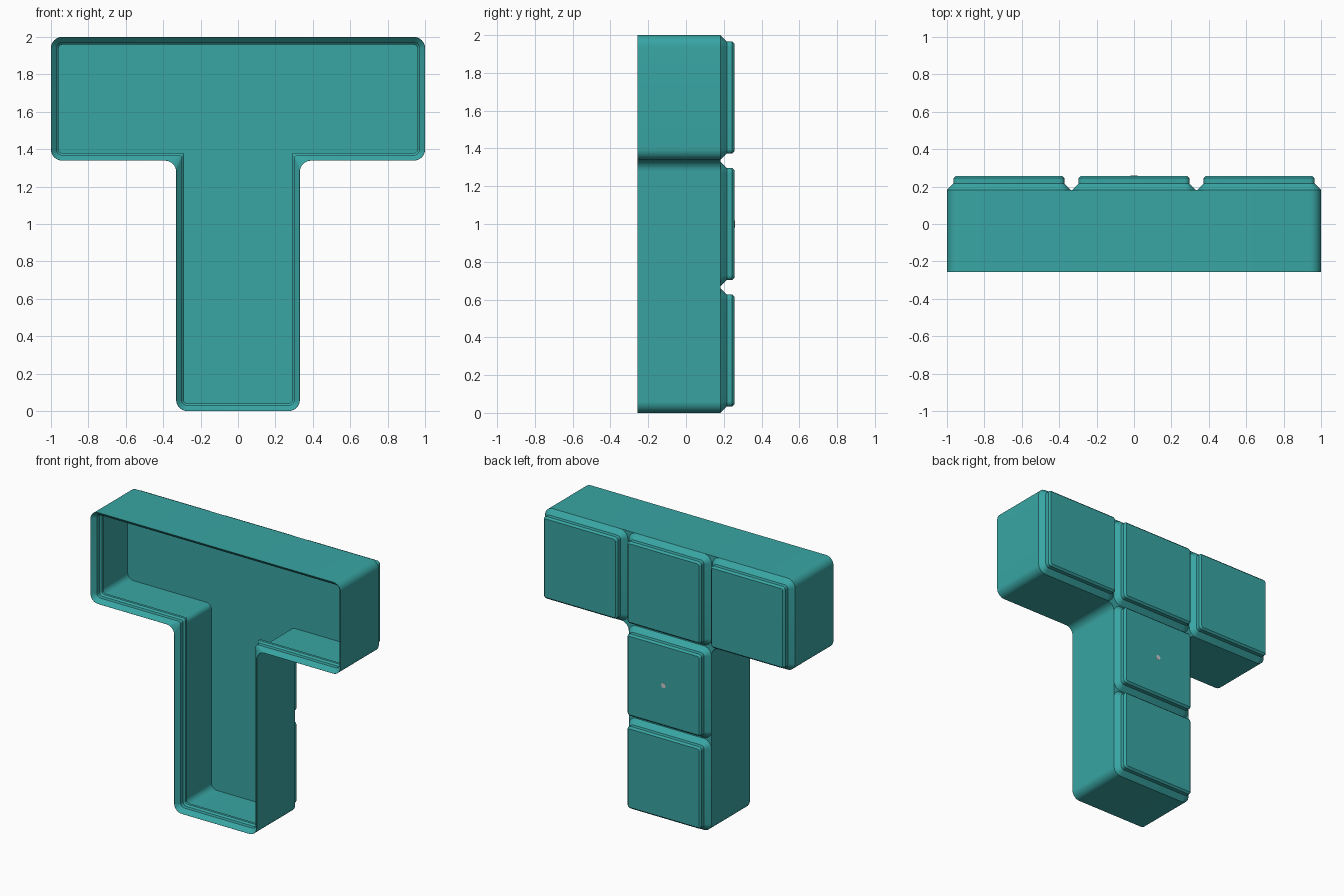
import bpy, bmesh, math
from mathutils import Vector

if "Cube" in bpy.data.objects:
    bpy.data.objects.remove(bpy.data.objects["Cube"])

S = 2 / 125.5            # model is laid out in mm, longest side 125.5
PITCH, CELL, R = 42.0, 41.5, 3.75
DEPTH = 32.3             # full depth, feet to rim
STEPS = 8

teal = bpy.data.materials.new("teal_plastic")
teal.diffuse_color = (0.04, 0.38, 0.37, 1)
teal.use_nodes = True
teal.node_tree.nodes["Principled BSDF"].inputs["Base Color"].default_value = teal.diffuse_color
grey = bpy.data.materials.new("grey_plastic")
grey.diffuse_color = (0.6, 0.6, 0.6, 1)
grey.use_nodes = True
grey.node_tree.nodes["Principled BSDF"].inputs["Base Color"].default_value = grey.diffuse_color


def outline(corners, d):
    """Right-angled CCW polygon inset by d, with rounded corners."""
    pts = []
    n = len(corners)
    for i in range(n):
        p = Vector(corners[i])
        e1 = (p - Vector(corners[i - 1])).normalized()
        e2 = (Vector(corners[(i + 1) % n]) - p).normalized()
        convex = e1.x * e2.y - e1.y * e2.x > 0
        r = max(R - d, 0.4) if convex else max(R - 1.4 * d, 0.5)
        q = p + d * (Vector((-e1.y, e1.x)) + Vector((-e2.y, e2.x)))
        c = q - r * e1 + r * e2
        for k in range(STEPS + 1):
            t = math.pi / 2 * k / STEPS
            pts.append(c + r * (e1 * math.sin(t) - e2 * math.cos(t)))
    return pts


def loft(name, corners, profile, cap_start=True):
    """Skin rings given as (inset, height above the feet)."""
    bm = bmesh.new()
    rings = []
    for d, h in profile:
        y = (DEPTH / 2 - h) * S
        rings.append([bm.verts.new((p.x * S, y, p.y * S)) for p in outline(corners, d)])
    n = len(rings[0])
    for a, b in zip(rings, rings[1:]):
        for i in range(n):
            j = (i + 1) % n
            bm.faces.new((a[i], a[j], b[j], b[i]))
    if cap_start:
        bm.faces.new(rings[0][::-1])
    bm.faces.new(rings[-1])
    bm.normal_update()
    bmesh.ops.triangulate(bm, faces=[f for f in bm.faces if len(f.verts) > 4],
                          ngon_method='EAR_CLIP')
    bmesh.ops.recalc_face_normals(bm, faces=bm.faces)
    me = bpy.data.meshes.new(name)
    bm.to_mesh(me)
    bm.free()
    ob = bpy.data.objects.new(name, me)
    bpy.context.collection.objects.link(ob)
    me.materials.append(teal)
    bpy.ops.object.select_all(action='DESELECT')
    ob.select_set(True)
    bpy.context.view_layer.objects.active = ob
    bpy.ops.object.shade_smooth_by_angle(angle=math.radians(30))
    return ob


# T-shaped tray: outer wall, stacking lip with undercut, cavity floor
W, H, B = 125.5 / 2, CELL / 2, 125.5 - CELL
tee = [(-H, 0), (H, 0), (H, B), (W, B), (W, 125.5), (-W, 125.5), (-W, B), (-H, B)]
tray_profile = [(0, 4.75), (0, DEPTH), (0.06, DEPTH), (1.9, DEPTH - 1.9),
                (1.9, DEPTH - 3.7), (2.6, DEPTH - 4.4), (2.6, DEPTH - 5.6),
                (0.95, DEPTH - 7.25), (0.95, 7)]
loft("tray", tee, tray_profile)

# stepped feet on the back, one per cell
foot_profile = [(0, 4.75), (2.15, 2.6), (2.15, 0.8), (2.95, 0)]
for col, row in [(-1, 2), (0, 2), (1, 2), (0, 1), (0, 0)]:
    cx, cz = col * PITCH, CELL / 2 + row * PITCH
    square = [(cx - H, cz - H), (cx + H, cz - H), (cx + H, cz + H), (cx - H, cz + H)]
    loft("foot", square, foot_profile, cap_start=False)

# small grey centre mark on the middle foot
bpy.ops.mesh.primitive_cylinder_add(vertices=16, radius=0.018, depth=0.01,
                                    location=(0, DEPTH / 2 * S - 0.004, 1.0),
                                    rotation=(math.pi / 2, 0, 0))
mark = bpy.context.object
mark.name = "centre_mark"
mark.data.materials.append(grey)
